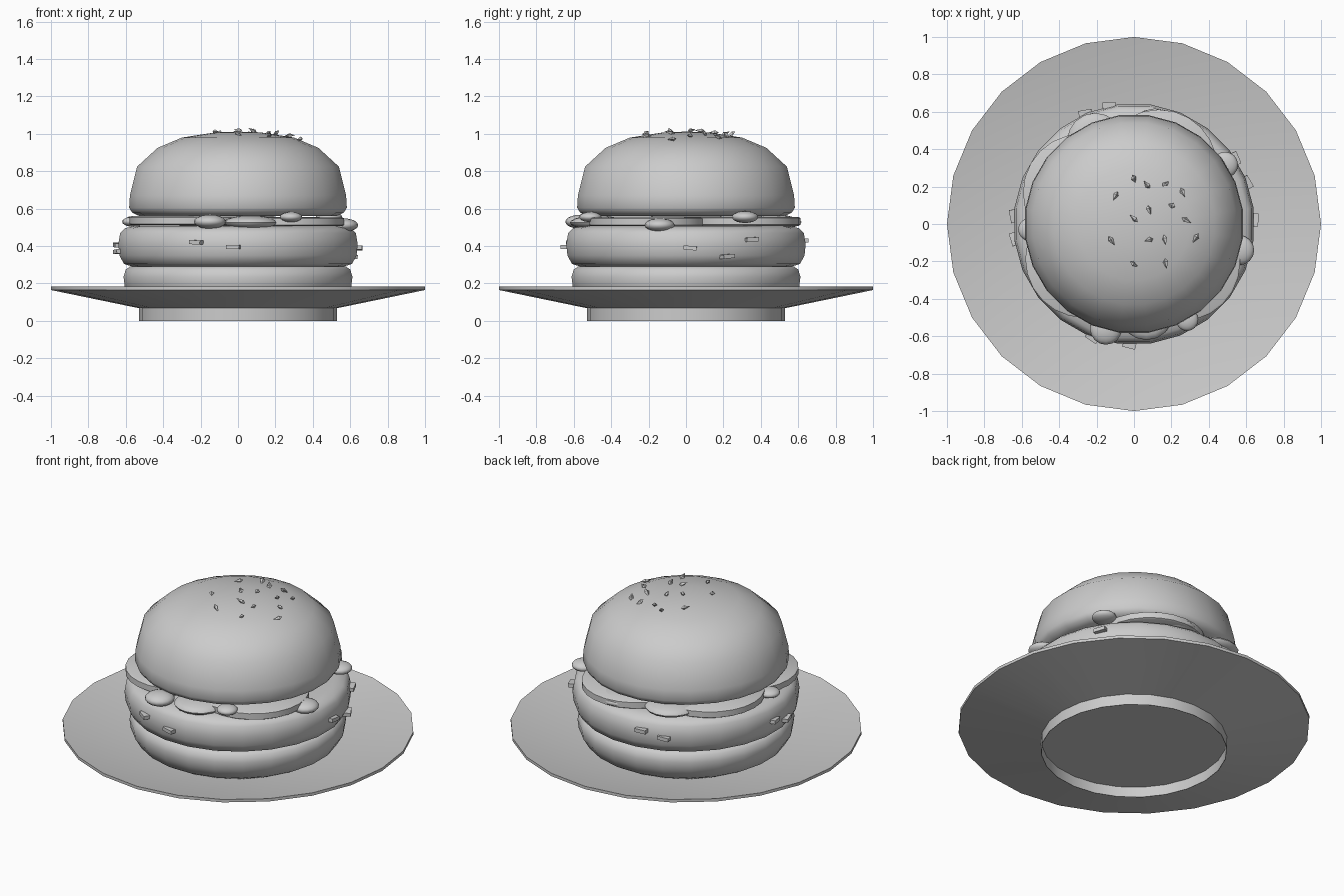
import bpy, bmesh, math, random

if "Cube" in bpy.data.objects:
    bpy.data.objects.remove(bpy.data.objects["Cube"])
random.seed(4)

clay = bpy.data.materials.new("plain_grey")
clay.use_nodes = True
clay.diffuse_color = (0.6, 0.6, 0.6, 1)
clay.node_tree.nodes["Principled BSDF"].inputs["Base Color"].default_value = (0.6, 0.6, 0.6, 1)


def finish(bm, name, angle=None):
    """Turn a bmesh into a named object, smooth below the given angle."""
    bmesh.ops.recalc_face_normals(bm, faces=bm.faces)
    mesh = bpy.data.meshes.new(name)
    bm.to_mesh(mesh)
    bm.free()
    mesh.materials.append(clay)
    obj = bpy.data.objects.new(name, mesh)
    bpy.context.collection.objects.link(obj)
    if angle:
        bpy.ops.object.select_all(action="DESELECT")
        obj.select_set(True)
        bpy.context.view_layer.objects.active = obj
        bpy.ops.object.shade_smooth_by_angle(angle=math.radians(angle))
    return obj


def lathe(name, profile, sides, angle, turn=0.0, grow=1.0):
    """Spin (radius, height) points round z; ends on the axis close the solid."""
    bm = bmesh.new()
    rings = []
    for r, z in profile:
        if r == 0:
            rings.append([bm.verts.new((0, 0, z))] * sides)
            continue
        steps = [turn + math.tau * i / sides for i in range(sides)]
        rings.append([bm.verts.new((r * grow * math.cos(a), r * grow * math.sin(a), z)) for a in steps])
    for low, high in zip(rings, rings[1:]):
        for i in range(sides):
            j = (i + 1) % sides
            corners = dict.fromkeys((low[i], low[j], high[j], high[i]))
            bm.faces.new(list(corners))
    return finish(bm, name, angle)


# Plate: shallow dish with a hollow foot ring
lathe("plate", [(0, .065), (.527, .065), (.527, 0), (.53, 0), (.53, .068),
                (1, .165), (1, .183), (.53, .085), (0, .085)], 24, 20)

# Round layers, each with a flat side facing front
half = math.pi / 24
grow = 1 / math.cos(half)
lathe("bottom_bun", [(0, .085), (.52, .09), (.57, .12), (.605, .18), (.612, .235),
                     (.6, .275), (.575, .292), (0, .295)], 24, 45, half, grow)
lathe("patty", [(0, .292), (.57, .292), (.61, .305), (.634, .35), (.64, .41),
                (.63, .47), (.605, .495), (.55, .508), (0, .508)], 24, 45, half, grow)
top_profile = [(0, .558), (.53, .562), (.565, .578), (.582, .605), (.578, .67), (.54, .824),
               (.43, .925), (.30, .98), (.12, 1.008), (0, 1.012)]
lathe("top_bun", top_profile, 24, 45, half, grow)

# Tomato slices: overlapping discs pushed out from the middle
for n, degrees in enumerate((-39, 66, 149, 215)):
    a = math.radians(degrees)
    slice_obj = lathe(f"tomato_slice_{n + 1}", [(0, .506), (.305, .506), (.315, .512),
                      (.315, .548), (.305, .554), (0, .554)], 24, 40)
    slice_obj.location = (.325 * math.cos(a), .325 * math.sin(a), .002 * n)

# Sauce drops: flattened balls squeezed out at the edge (angle, reach, height, size)
drops = [(-105, .58, .53, .085), (-61, .585, .555, .06), (-14, .58, .512, .08),
         (33, .58, .555, .07), (115, .49, .535, .15), (183, .56, .53, .06),
         (77, .49, .528, .14), (-82, .48, .525, .145)]
for n, (degrees, reach, z, size) in enumerate(drops):
    a = math.radians(degrees)
    bm = bmesh.new()
    bmesh.ops.create_uvsphere(bm, u_segments=16, v_segments=10, radius=1)
    bmesh.ops.scale(bm, verts=bm.verts, vec=(size, size, min(size * .45, .038)))
    finish(bm, f"sauce_drop_{n + 1}", 60).location = (reach * math.cos(a), reach * math.sin(a), z)

# Onion bits: little blocks half sunk in the patty side (angle, height)
bits = [(250, .42), (268, .395), (2, .39), (20, .345), (33, .435), (102, .43),
        (114, .40), (176, .405), (187, .37)]
for n, (degrees, z) in enumerate(bits):
    a = math.radians(degrees)
    bm = bmesh.new()
    bmesh.ops.create_cube(bm, size=1)
    bmesh.ops.scale(bm, verts=bm.verts, vec=(.06, .07, .022))
    bit = finish(bm, f"onion_bit_{n + 1}")
    bit.location = (.635 * math.cos(a), .635 * math.sin(a), z)
    bit.rotation_euler = (random.uniform(-.1, .1), 0, a + random.uniform(-.3, .3))


def crown_height(r):
    """Height of the top bun at a radius near the crown."""
    crown = top_profile[-4:][::-1]
    for (r0, z0), (r1, z1) in zip(crown, crown[1:]):
        if r <= r1:
            return z0 + (z1 - z0) * (r - r0) / (r1 - r0)
    return crown[-1][1]


# Sesame seeds: slim faceted diamonds scattered on the crown
seeds = [(0, .24), (.07, .21), (.17, .215), (-.1, .15), (.2, .1), (.08, .075), (0, .03),
         (.28, .02), (.33, -.075), (.08, -.085), (.165, -.085), (-.12, -.09), (0, -.215),
         (.17, -.21), (.26, .17)]
for n, (x, y) in enumerate(seeds):
    bm = bmesh.new()
    tips = [bm.verts.new(p) for p in ((-.03, 0, 0), (.028, 0, 0))]
    belt = [bm.verts.new((.008, .015 * math.cos(k * math.pi / 2), .012 * math.sin(k * math.pi / 2)))
            for k in range(4)]
    for tip in tips:
        for k in range(4):
            bm.faces.new((tip, belt[k], belt[(k + 1) % 4]))
    seed = finish(bm, f"sesame_seed_{n + 1}")
    seed.location = (x, y, crown_height(math.hypot(x, y)) + .009)
    seed.rotation_euler = (random.uniform(-.6, .6), random.uniform(-.8, .8), random.uniform(0, math.tau))
